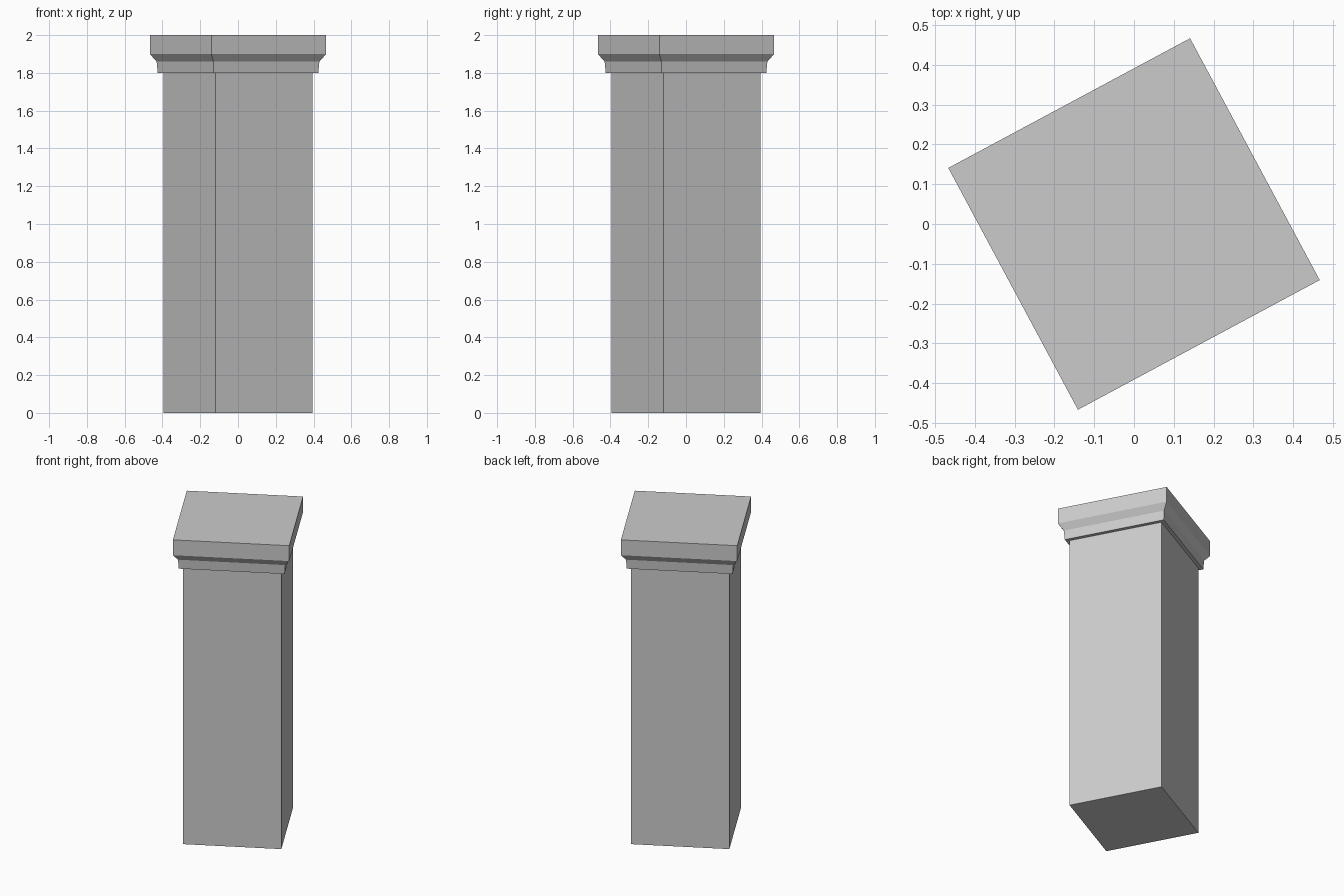
import bpy, bmesh, math

cube = bpy.data.objects.get("Cube")
if cube:
    bpy.data.objects.remove(cube, do_unlink=True)

# Plain grey stone
stone = bpy.data.materials.new("grey_stone")
stone.use_nodes = True
colour = (0.6, 0.6, 0.6, 1)
stone.diffuse_color = colour
stone.node_tree.nodes["Principled BSDF"].inputs["Base Color"].default_value = colour

TURN = math.radians(73.2)  # direction of the first corner


def square_loft(name, profile):
    """Stack square rings given as (corner radius, height) and close both ends."""
    bm = bmesh.new()
    rings = []
    for radius, z in profile:
        angles = [TURN + i * math.pi / 2 for i in range(4)]
        rings.append([bm.verts.new((radius * math.cos(a), radius * math.sin(a), z))
                      for a in angles])
    for low, high in zip(rings, rings[1:]):
        for i in range(4):
            j = (i + 1) % 4
            bm.faces.new((low[i], low[j], high[j], high[i]))
    bm.faces.new(rings[0][::-1])
    bm.faces.new(rings[-1])
    mesh = bpy.data.meshes.new(name)
    bm.to_mesh(mesh)
    bm.free()
    mesh.materials.append(stone)
    obj = bpy.data.objects.new(name, mesh)
    bpy.context.collection.objects.link(obj)
    return obj


# Square shaft
square_loft("pillar_shaft", [(0.413, 0), (0.413, 1.8)])

# Capital: narrow band, flared moulding, wide slab
square_loft("pillar_capital", [(0.444, 1.8), (0.45, 1.86), (0.488, 1.9), (0.488, 2.0)])
